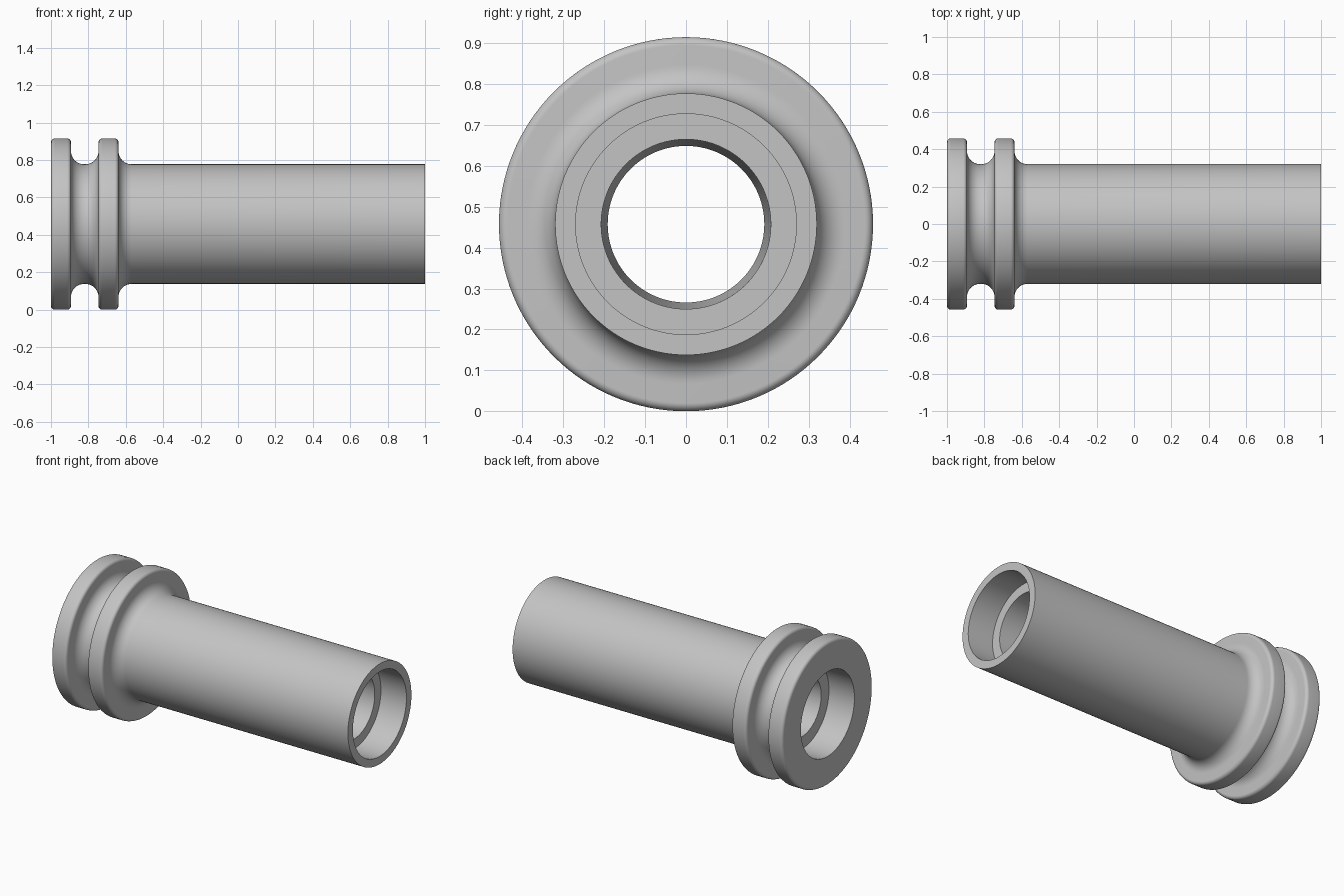
import bpy
import bmesh
from math import cos, sin, pi, radians
from mathutils import Vector

cube = bpy.data.objects.get("Cube")
if cube:
    bpy.data.objects.remove(cube, do_unlink=True)

# Main dimensions
FLANGE_R, TUBE_R, SOCKET_R = 0.4575, 0.32, 0.27
BORE_LEFT, BORE_RIGHT = 0.2075, 0.1915
SOCKET_DEPTH, ROUND, FILLET = 0.18, 0.02, 0.07
SEGMENTS = 128

grey = bpy.data.materials.new("plain grey")
grey.use_nodes = True
colour = (0.55, 0.55, 0.55, 1)
grey.diffuse_color = colour
grey.node_tree.nodes["Principled BSDF"].inputs["Base Color"].default_value = colour


def arc(x, r, radius, start, end, steps=10):
    """Points (x, radius) of an arc about a centre, angles in degrees."""
    angles = [radians(start + (end - start) * i / steps) for i in range(steps + 1)]
    return [(x + radius * cos(a), r + radius * sin(a)) for a in angles]


def flange(x0, x1):
    """Rounded outer rim of one flange, then the fillet down to the tube."""
    rim = FLANGE_R - ROUND
    return (arc(x0 + ROUND, rim, ROUND, 180, 90)
            + arc(x1 - ROUND, rim, ROUND, 90, 0)
            + arc(x1 + FILLET, TUBE_R + FILLET, FILLET, 180, 270))


# Closed cross-section: outside from left to right, then back through the bore
profile = flange(-1, -0.893)
profile += arc(-0.746 - FILLET, TUBE_R + FILLET, FILLET, 270, 360)
profile += flange(-0.746, -0.639)
profile += [(1, TUBE_R), (1, SOCKET_R),
            (1 - SOCKET_DEPTH, SOCKET_R), (1 - SOCKET_DEPTH, BORE_LEFT),
            (SOCKET_DEPTH - 1, BORE_RIGHT), (SOCKET_DEPTH - 1, SOCKET_R),
            (-1, SOCKET_R)]

# Revolve the cross-section about the x axis
bm = bmesh.new()
verts = [bm.verts.new((x, 0, r)) for x, r in profile]
edges = [bm.edges.new((v, verts[(i + 1) % len(verts)])) for i, v in enumerate(verts)]
bmesh.ops.spin(bm, geom=verts + edges, cent=Vector(), axis=(1, 0, 0),
               angle=2 * pi, steps=SEGMENTS, use_merge=True)
bmesh.ops.remove_doubles(bm, verts=bm.verts, dist=0.0001)
bmesh.ops.recalc_face_normals(bm, faces=bm.faces)
mesh = bpy.data.meshes.new("flanged_sleeve")
bm.to_mesh(mesh)
bm.free()

sleeve = bpy.data.objects.new("flanged_sleeve", mesh)
sleeve.location.z = FLANGE_R
mesh.materials.append(grey)
bpy.context.collection.objects.link(sleeve)

# Smooth round surfaces with crisp rims
bpy.ops.object.select_all(action="DESELECT")
sleeve.select_set(True)
bpy.context.view_layer.objects.active = sleeve
bpy.ops.object.shade_smooth_by_angle(angle=radians(30))
